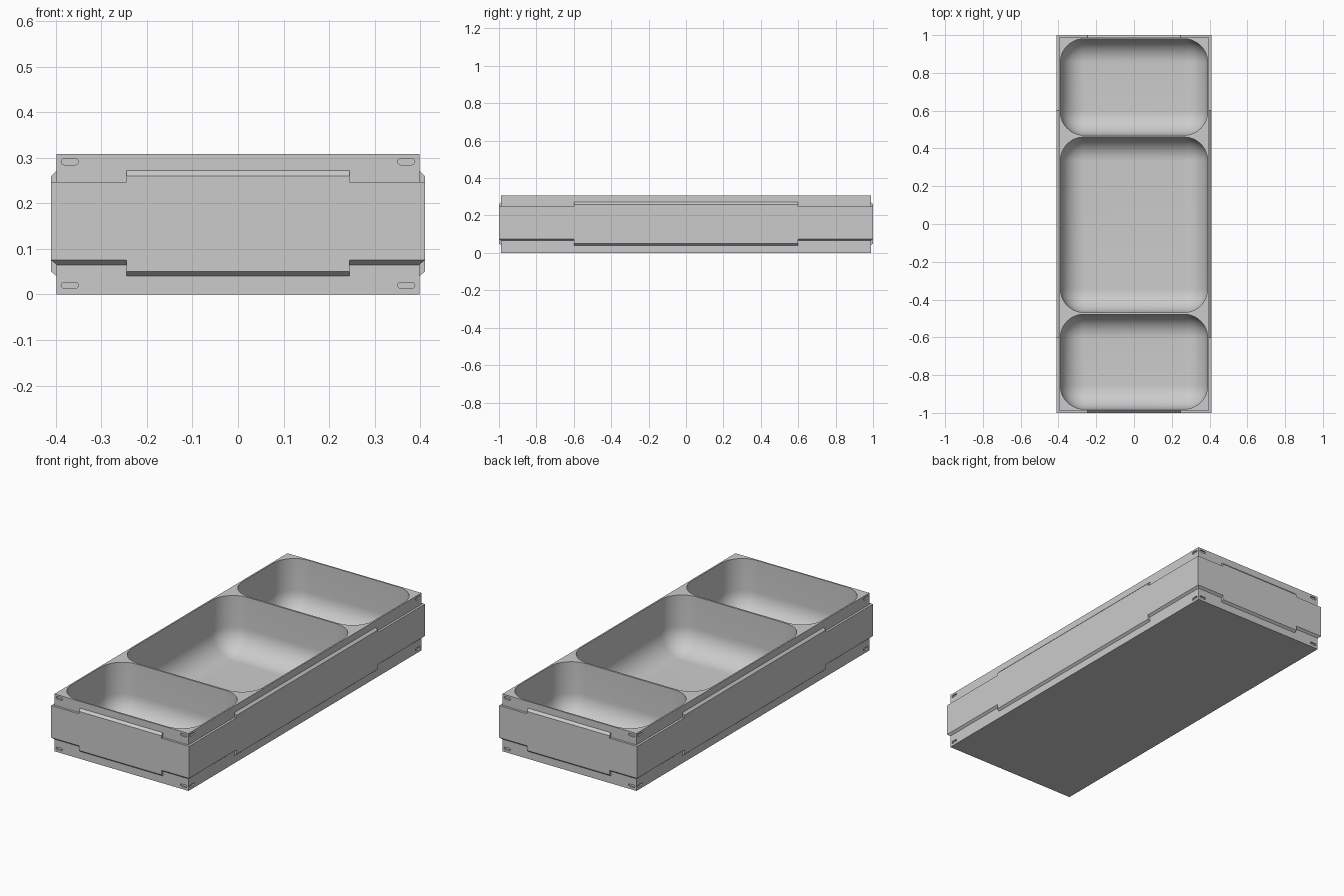
import bpy, bmesh, math

if "Cube" in bpy.data.objects:
    bpy.data.objects.remove(bpy.data.objects["Cube"])

HX, HY, H = 0.398, 0.988, 0.308      # half width, half length and height of the tray
LIP = 0.012                          # how far the side band stands out

grey = bpy.data.materials.new("light_grey")
grey.diffuse_color = (0.6, 0.6, 0.6, 1)
grey.use_nodes = True
grey.node_tree.nodes["Principled BSDF"].inputs["Base Color"].default_value = grey.diffuse_color


def make(name, bm):
    bmesh.ops.recalc_face_normals(bm, faces=bm.faces[:])
    me = bpy.data.meshes.new(name)
    bm.to_mesh(me)
    bm.free()
    me.materials.append(grey)
    ob = bpy.data.objects.new(name, me)
    bpy.context.collection.objects.link(ob)
    return ob


def loft(bm, rings):
    """Closed solid through a list of equal-length point rings."""
    vs = [[bm.verts.new(p) for p in ring] for ring in rings]
    n = len(vs[0])
    for a, b in zip(vs, vs[1:]):
        for i in range(n):
            bm.faces.new((a[i], a[(i + 1) % n], b[(i + 1) % n], b[i]))
    bm.faces.new(vs[0])
    bm.faces.new(vs[-1])


def rounded_rect(hx, y0, y1, r, inset, z, n=12):
    """Rounded rectangle, shrunk by inset around fixed corner centres."""
    pts = []
    corners = ((hx - r, y1 - r), (r - hx, y1 - r), (r - hx, y0 + r), (hx - r, y0 + r))
    for q, (cx, cy) in enumerate(corners):
        for i in range(n + 1):
            a = math.pi / 2 * (q + i / n)
            pts.append((cx + (r - inset) * math.cos(a), cy + (r - inset) * math.sin(a), z))
    return pts


cut = bmesh.new()

# Three rounded pockets
R, FLOOR = 0.125, 0.015
for y0, y1 in ((-0.98, -0.478), (-0.468, 0.46), (0.47, 0.98)):
    rings = [rounded_rect(0.39, y0, y1, R, 0, H + 0.05)]
    for k in range(13):
        a = math.pi / 2 * k / 12
        rings.append(rounded_rect(0.39, y0, y1, R, min(R * (1 - math.cos(a)), R - 0.0005),
                                  FLOOR + R * (1 - math.sin(a))))
    loft(cut, rings)

# Small slots near every corner of each wall
SLOT_HALF, SLOT_R, DEPTH = 0.019, 0.0065, 0.008
capsule = []
for s, start in ((1, -math.pi / 2), (-1, math.pi / 2)):
    for i in range(7):
        a = start + math.pi * i / 6
        capsule.append((s * (SLOT_HALF - SLOT_R) + SLOT_R * math.cos(a), SLOT_R * math.sin(a)))
for z in (0.02, 0.291):
    for side in (-1, 1):
        for end in (-1, 1):
            loft(cut, [[(side * 0.369 + u, end * d, z + v) for u, v in capsule]
                       for d in (HY - DEPTH, HY + 0.02)])
            loft(cut, [[(side * d, end * 0.957 + u, z + v) for u, v in capsule]
                       for d in (HX - DEPTH, HX + 0.02)])
cutter = make("cutter", cut)
cutter.hide_render = True

# Tray body
bm = bmesh.new()
loft(bm, [[(-HX, -HY, z), (HX, -HY, z), (HX, HY, z), (-HX, HY, z)] for z in (0, H)])
body = make("tray_body", bm)
mod = body.modifiers.new("pockets", 'BOOLEAN')
mod.operation, mod.solver, mod.object = 'DIFFERENCE', 'EXACT', cutter
bpy.context.view_layer.objects.active = body
body.select_set(True)
bpy.ops.object.modifier_apply(modifier=mod.name)
bpy.data.objects.remove(cutter)
bpy.ops.object.shade_smooth_by_angle(angle=math.radians(30))

# Side band: profiles of (offset, height), narrow at corners and wide mid-wall
NARROW = ((0, 0.065), (LIP, 0.075), (LIP, 0.247), (0, 0.247))
WIDE = ((0, 0.04), (LIP, 0.05), (LIP, 0.26), (0, 0.272))
bm = bmesh.new()
stations = []
# Each wall: direction along it, outward normal, half length, distance, half of wide part
walls = (((1, 0), (0, -1), HX, HY, 0.245), ((0, 1), (1, 0), HY, HX, 0.6),
         ((-1, 0), (0, 1), HX, HY, 0.245), ((0, -1), (-1, 0), HY, HX, 0.6))
for t, n, half, dist, wide in walls:
    for along, prof, mitre in ((-half, NARROW, -1), (-wide, NARROW, 0), (-wide, WIDE, 0),
                               (wide, WIDE, 0), (wide, NARROW, 0)):
        ring = []
        for o, z in prof:
            a, d = along + mitre * o, dist + o
            ring.append(bm.verts.new((t[0] * a + n[0] * d, t[1] * a + n[1] * d, z)))
        stations.append(ring)
for i, a in enumerate(stations):
    b = stations[(i + 1) % len(stations)]
    step = i % 5 in (1, 3)
    for k in range(3):
        if not (step and k == 1):
            bm.faces.new((a[k], b[k], b[k + 1], a[k + 1]))
make("side_band", bm)
